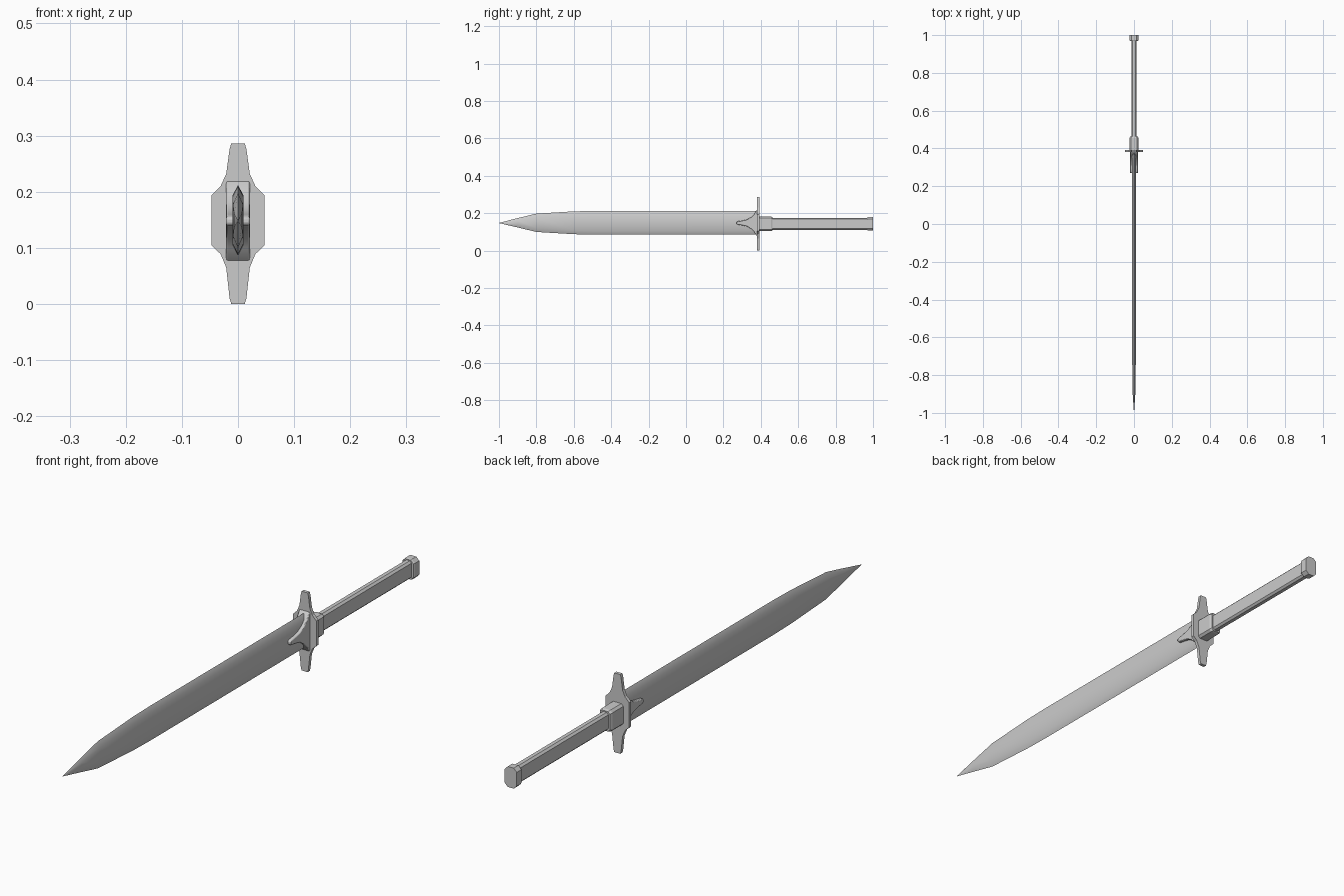
import bpy, bmesh

if "Cube" in bpy.data.objects:
    bpy.data.objects.remove(bpy.data.objects["Cube"])


def finish(name, bm, bevel=0.0, angle=0.0):
    bmesh.ops.recalc_face_normals(bm, faces=bm.faces)
    mesh = bpy.data.meshes.new(name)
    bm.to_mesh(mesh)
    bm.free()
    obj = bpy.data.objects.new(name, mesh)
    bpy.context.collection.objects.link(obj)
    if bevel:
        mod = obj.modifiers.new("soft_edges", 'BEVEL')
        mod.width, mod.segments, mod.limit_method = bevel, 2, 'ANGLE'
    if angle:
        for o in bpy.context.selected_objects:
            o.select_set(False)
        obj.select_set(True)
        bpy.context.view_layer.objects.active = obj
        bpy.ops.object.shade_smooth_by_angle(angle=angle)
    return obj


def loft(name, rings, bevel=0.0, angle=0.0):
    """Bridge rings of equal point count and cap the ends."""
    bm = bmesh.new()
    loops = [[bm.verts.new(p) for p in ring] for ring in rings]
    n = len(loops[0])
    for a, b in zip(loops, loops[1:]):
        for i in range(n):
            j = (i + 1) % n
            bm.faces.new((a[i], a[j], b[j], b[i]))
    bm.faces.new(loops[0])
    bm.faces.new(loops[-1])
    bmesh.ops.remove_doubles(bm, verts=bm.verts, dist=1e-5)
    return finish(name, bm, bevel, angle)


def octagon(y, w, h, c, z):
    """Chamfered rectangle with half sizes w, h and chamfer c."""
    pts = [(w, h - c), (w - c, h), (c - w, h), (-w, h - c),
           (-w, c - h), (c - w, -h), (w - c, -h), (w, c - h)]
    return [(x, y, z + dz) for x, dz in pts]


def blade_ring(y, w, h, flat, z):
    """Flat-sided section with bevelled cutting edges."""
    pts = [(w, flat), (0, h), (-w, flat), (-w, -flat), (0, -h), (w, -flat)]
    return [(x, y, z + dz) for x, dz in pts]


ZB, ZH = 0.149, 0.1435

# Blade, tapering to a point
loft("blade", [blade_ring(0.388, 0.010, 0.063, 0.044, ZB),
               blade_ring(-0.50, 0.010, 0.063, 0.044, ZB),
               blade_ring(-0.60, 0.010, 0.061, 0.041, ZB),
               blade_ring(-0.80, 0.009, 0.049, 0.028, ZB),
               blade_ring(-0.90, 0.007, 0.025, 0.012, ZB),
               blade_ring(-1.00, 0.0003, 0.0006, 0.0003, ZB - 0.001)], angle=0.7)

# Cross guard plate, outline mirrored left to right
half = [(0.012, 0.286), (0.015, 0.276), (0.021, 0.232), (0.031, 0.210),
        (0.047, 0.194), (0.047, 0.104), (0.031, 0.089), (0.021, 0.065),
        (0.015, 0.010), (0.012, 0.0)]
outline = half + [(-x, z) for x, z in reversed(half)]
loft("guard", [[(x, y, z) for x, z in outline] for y in (0.380, 0.392)])

# Flared collar hugging the blade with a prong on each face
arm = [(0.385, 0.073), (0.379, 0.070), (0.365, 0.049), (0.347, 0.031),
       (0.325, 0.018), (0.295, 0.012), (0.274, 0.009), (0.268, 0.005)]
side = arm + [(y, -h) for y, h in reversed(arm)]
loft("collar", [[(x, y if y > 0.3 else y + 0.002, 0.148 + h) for y, h in side]
                for x in (-0.021, 0.021)], bevel=0.003, angle=0.6)

# Socket behind the guard
loft("socket", [octagon(0.390, 0.024, 0.039, 0.008, ZH),
                octagon(0.454, 0.024, 0.039, 0.008, ZH),
                octagon(0.463, 0.020, 0.036, 0.008, ZH)])

# Grip
loft("grip", [octagon(y, 0.014, 0.032, 0.007, ZH) for y in (0.455, 0.975)])

# Pommel cap
loft("pommel", [octagon(0.970, 0.022, 0.035, 0.011, ZH),
                octagon(0.975, 0.024, 0.037, 0.012, ZH),
                octagon(1.000, 0.024, 0.037, 0.012, ZH)])
